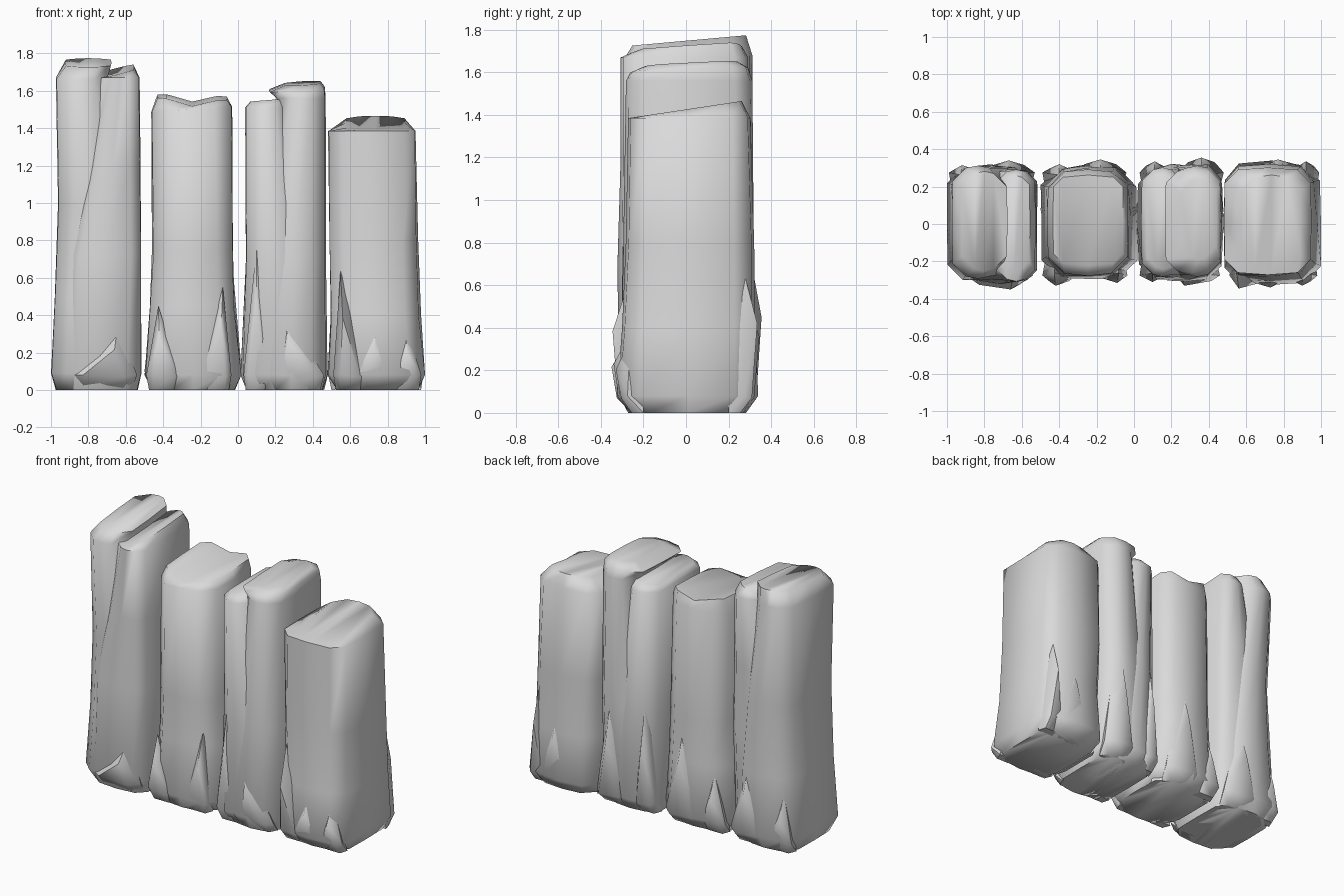
import bpy, bmesh, math, random

if "Cube" in bpy.data.objects:
    bpy.data.objects.remove(bpy.data.objects["Cube"])

random.seed(4)
stone = bpy.data.materials.new("pale grey stone")
stone.diffuse_color = (0.7, 0.7, 0.7, 1)
stone.use_nodes = True
stone.node_tree.nodes["Principled BSDF"].inputs["Base Color"].default_value = stone.diffuse_color


def finish(name, bm, angle):
    bmesh.ops.recalc_face_normals(bm, faces=bm.faces)
    me = bpy.data.meshes.new(name)
    bm.to_mesh(me)
    bm.free()
    me.materials.append(stone)
    ob = bpy.data.objects.new(name, me)
    bpy.context.collection.objects.link(ob)
    bpy.ops.object.select_all(action='DESELECT')
    ob.select_set(True)
    bpy.context.view_layer.objects.active = ob
    bpy.ops.object.shade_smooth_by_angle(angle=math.radians(angle))
    return ob


def ring(bm, z, x0, x1, y0, y1, c, sx=0, sy=0, sag=0):
    """Chamfered rectangle with bulged sides, tilted by sx and sy, middle lowered by sag."""
    xm, ym = (x0 + x1) / 2, (y0 + y1) / 2
    b = 0.012
    pts = [(x0 + c, y0), (xm, y0 - b), (x1 - c, y0), (x1, y0 + c), (x1 + b / 3, ym), (x1, y1 - c),
           (x1 - c, y1), (xm, y1 + b), (x0 + c, y1), (x0, y1 - c), (x0 - b / 3, ym), (x0, y0 + c)]
    j = 0.01 if 0.05 < z < 1.2 else 0
    out = []
    for i, (x, y) in enumerate(pts):
        dx, dy = random.uniform(-j, j) * 0.5, random.uniform(-j, j)
        zz = z + sx * (x - xm) + sy * (y - ym) - (sag if i in (1, 7) else 0)
        out.append(bm.verts.new((max(-1, min(1, x + dx)), y + dy, max(0, zz))))
    return out


def column(name, rings):
    """Stack of rings; end faces are split into strips so that the top can fold."""
    bm = bmesh.new()
    loops = [ring(bm, *r) for r in rings]
    for a, b in zip(loops, loops[1:]):
        for i in range(12):
            k = (i + 1) % 12
            bm.faces.new((a[i], a[k], b[k], b[i]))
    for lp in (loops[0], loops[-1]):
        for ids in ((8, 9, 10, 11, 0), (0, 1, 7, 8), (1, 2, 6, 7), (2, 3, 4, 5, 6)):
            bm.faces.new([lp[i] for i in ids])
    return finish(name, bm, 62)


def chip(name, cx, w, h, side, lean, out):
    """Wedge swelling from the foot of a column and undercut at the bottom."""
    bm = bmesh.new()
    s = side
    for x, y, z in [(-w * .42, .20, 0), (w * .42, .20, 0), (-w * .3, .255, 0), (w * .3, .255, 0),
                    (-w * .5, .275, .08), (w * .5, .275, .08), (-w * .3, out - .025, .08),
                    (w * .3, out - .025, .07), (lean, out, min(h * .6, .45)),
                    (lean * 1.3, .262, h), (lean, .2, h * .8)]:
        bm.verts.new((cx + x, s * y, z))
    res = bmesh.ops.convex_hull(bm, input=bm.verts)
    junk = [v for v in res["geom_interior"] if isinstance(v, bmesh.types.BMVert)]
    if junk:
        bmesh.ops.delete(bm, geom=junk, context='VERTS')
    return finish(name, bm, 50)


# first and tallest column: left lobe and leaning right lobe
column("column_1_left_lobe", [
    (0, -.97, -.58, -.25, .26, .09), (.09, -1, -.55, -.29, .30, .08), (.5, -.975, -.56, -.275, .30, .08),
    (1.0, -.957, -.6, -.27, .29, .08), (1.67, -.97, -.70, -.28, .30, .07, 0, .03),
    (1.75, -.92, -.68, -.24, .27, .07, 0, .09)])
column("column_1_right_lobe", [
    (0, -.93, -.54, -.26, .24, .06), (.09, -.95, -.52, -.30, .28, .07), (.72, -.90, -.522, -.30, .28, .05),
    (1.2, -.81, -.525, -.295, .28, .05), (1.67, -.73, -.53, -.295, .28, .05),
    (1.705, -.725, -.56, -.24, .25, .04, .25, .07)])

# second column with a saddle top
column("column_2", [
    (0, -.46, -.02, -.25, .25, .1), (.08, -.495, .015, -.29, .30, .1), (.45, -.465, -.02, -.275, .30, .09),
    (.75, -.455, -.032, -.27, .29, .08), (1.5, -.46, -.035, -.265, .28, .09, .06),
    (1.565, -.43, -.06, -.21, .25, .05, -.03, .05, .035)])

# third column: low left lobe and higher overhanging right lobe
column("column_3_left_lobe", [
    (0, .05, .42, -.25, .26, .07), (.08, .022, .42, -.29, .30, .08), (.7, .045, .36, -.28, .30, .07),
    (1.51, .042, .26, -.27, .29, .06), (1.55, .07, .25, -.23, .25, .05, .08)])
column("column_3_right_lobe", [
    (0, .12, .45, -.26, .25, .08), (.08, .10, .472, -.295, .30, .08), (.7, .14, .465, -.275, .31, .07),
    (1.56, .21, .465, -.27, .30, .07), (1.61, .17, .46, -.25, .28, .06, .06, .04),
    (1.64, .25, .44, -.18, .23, .06, .06, .05)])

# fourth and shortest column
column("column_4", [
    (0, .53, .96, -.25, .27, .08), (.08, .485, .997, -.31, .32, .08), (.4, .50, .97, -.28, .31, .08),
    (.8, .49, .957, -.265, .30, .07), (1.385, .485, .945, -.26, .29, .07),
    (1.427, .58, .89, -.235, .25, .07, 0, .15)])

# broken wedges at the front and back feet
front = [(-.72, .36, .36, .06, .35), (-.40, .18, .45, -.02, .33), (-.12, .17, .55, .03, .315),
         (.34, .24, .42, -.07, .33), (.10, .14, .78, 0, .31),
         (.60, .18, .64, -.04, .345), (.71, .22, .38, .02, .34), (.90, .16, .34, 0, .33)]
back = [(-.67, .28, .6, 0, .34), (-.9, .18, .4, -.02, .315), (-.18, .28, .75, 0, .345),
        (-.40, .18, .4, 0, .32), (.11, .16, .9, 0, .335), (.36, .24, .95, 0, .355),
        (.77, .30, .6, 0, .345), (.92, .14, .7, 0, .335)]
for side, items, word in ((-1, front, "front"), (1, back, "back")):
    for i, (cx, w, h, lean, out) in enumerate(items):
        chip("%s_foot_wedge_%d" % (word, i + 1), cx, w, h, side, lean, out)

# side spurs near the feet
for i, (x, d, h) in enumerate([(-.47, -.03, .45), (-.02, .04, .7), (.50, -.022, .2)]):
    bm = bmesh.new()
    for p in [(x - d, -.18, 0), (x - d, .22, 0), (x, -.1, 0), (x, .18, 0),
              (x + d, .08, .1), (x, .06, h * .8), (x - d, .06, h)]:
        bm.verts.new(p)
    bmesh.ops.convex_hull(bm, input=bm.verts)
    finish("side_spur_%d" % (i + 1), bm, 50)
